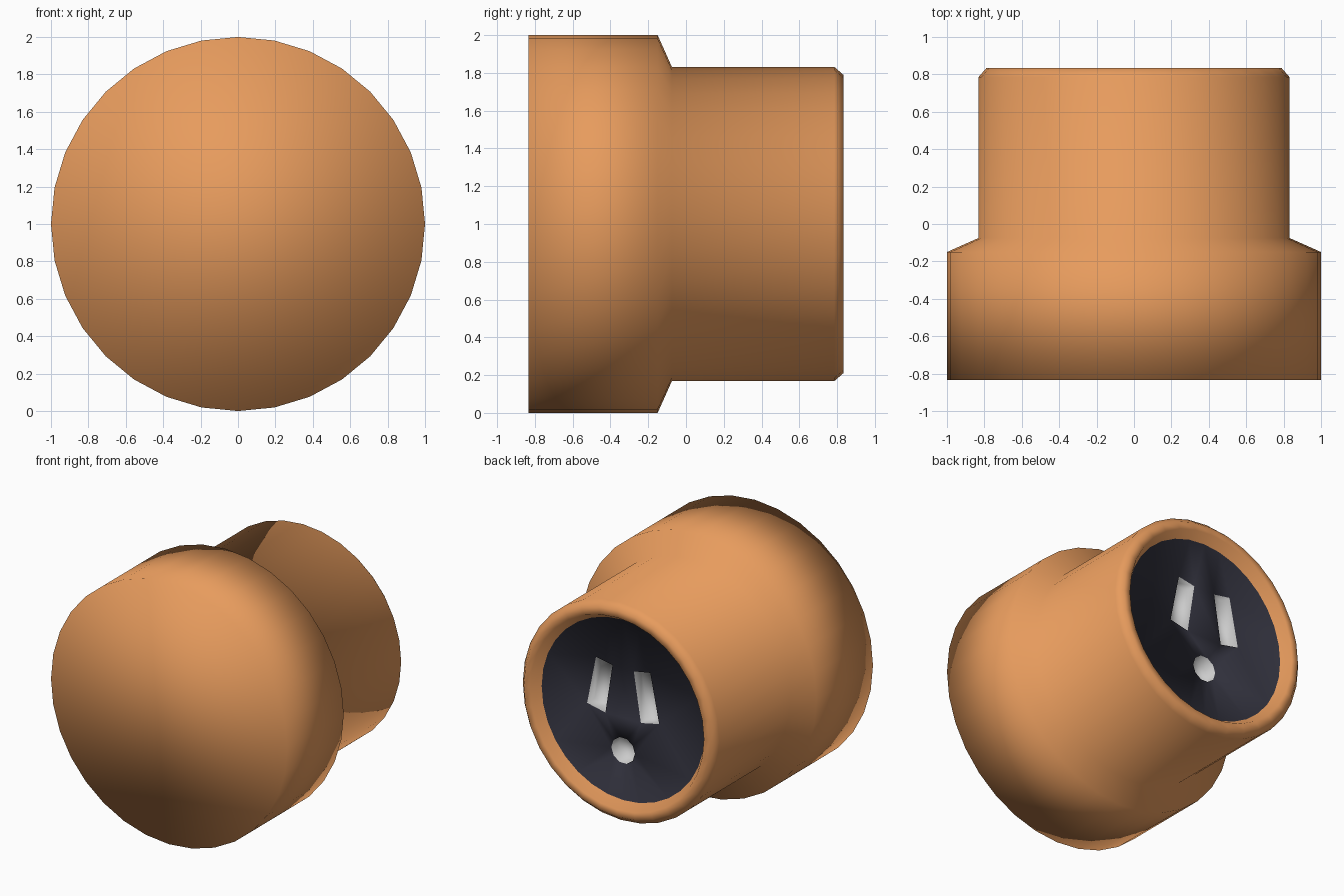
import bpy, bmesh, math

if "Cube" in bpy.data.objects:
    bpy.data.objects.remove(bpy.data.objects["Cube"])

SIDES = 32
CZ = 1.0          # height of the turning axis
FACE_Y = 0.76     # plane of the socket face
DEPTH = 0.09      # depth of the slots


def material(name, rgb):
    m = bpy.data.materials.new(name)
    m.diffuse_color = (*rgb, 1)
    m.use_nodes = True
    m.node_tree.nodes["Principled BSDF"].inputs["Base Color"].default_value = m.diffuse_color
    return m


bm = bmesh.new()


def loop(points, y):
    """Ring of vertices from (x, z) points about the axis."""
    return [bm.verts.new((x, y, CZ + z)) for x, z in points]


def circle(r, n, z=0.0):
    return [(r * math.cos(2 * math.pi * k / n), z + r * math.sin(2 * math.pi * k / n))
            for k in range(n)]


def bridge(a, b, mat):
    for k in range(len(a)):
        j = (k + 1) % len(a)
        bm.faces.new((a[k], a[j], b[j], b[k])).material_index = mat


# Turned body: wide cap, sloped shoulder, barrel and rounded rim (y, radius)
profile = [(-0.833, 1.0), (-0.15, 1.0), (-0.075, 0.832), (0.785, 0.832),
           (0.833, 0.79), (0.833, 0.735), (FACE_Y, 0.69)]
rings = [loop(circle(r, SIDES), y) for y, r in profile]
bm.faces.new(rings[0])
for a, b in zip(rings, rings[1:]):
    bridge(a, b, 0)

# Two splayed slots and a round hole, sunk into the socket face
slot = [(0.09, 0.32), (0.23, 0.345), (0.305, -0.027), (0.15, -0.06)]
holes = [slot, [(-x, z) for x, z in slot], circle(0.1, 10, -0.31)]
rims = [rings[-1]]
for pts in holes:
    top, floor = loop(pts, FACE_Y), loop(pts, FACE_Y - DEPTH)
    bridge(top, floor, 2)
    bm.faces.new(floor).material_index = 2
    rims.append(top)

# Dark socket face filled between the rim and the hole outlines
edges = [bm.edges.get((r[k], r[(k + 1) % len(r)])) for r in rims for k in range(len(r))]
fill = bmesh.ops.triangle_fill(bm, use_beauty=True, use_dissolve=False,
                               edges=edges, normal=(0, 1, 0))
for g in fill["geom"]:
    if isinstance(g, bmesh.types.BMFace):
        g.material_index = 1

bmesh.ops.recalc_face_normals(bm, faces=bm.faces[:])
for f in bm.faces:
    f.smooth = True

mesh = bpy.data.meshes.new("socket_body")
bm.to_mesh(mesh)
bm.free()
for m in (material("orange_shell", (0.8, 0.33, 0.11)),
          material("dark_face", (0.03, 0.03, 0.045)),
          material("slot_grey", (0.8, 0.8, 0.8))):
    mesh.materials.append(m)
bpy.context.collection.objects.link(bpy.data.objects.new("socket_body", mesh))
